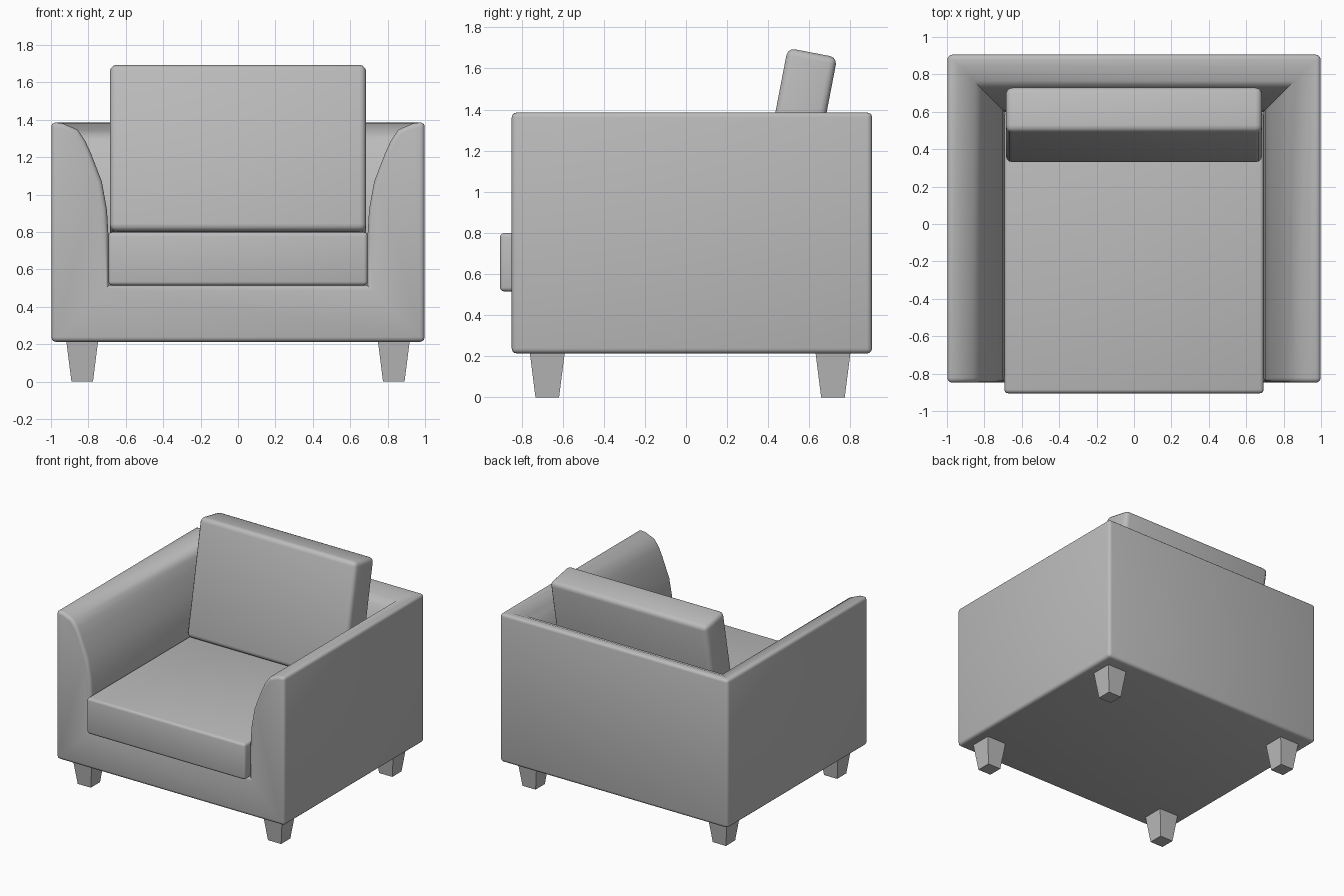
import bpy, bmesh
from mathutils import Matrix, Vector

cube = bpy.data.objects.get("Cube")
if cube:
    bpy.data.objects.remove(cube)

GREY = (0.5, 0.5, 0.5, 1)
fabric = bpy.data.materials.new("grey_fabric")
fabric.use_nodes = True
fabric.diffuse_color = GREY
fabric.node_tree.nodes["Principled BSDF"].inputs["Base Color"].default_value = GREY


def finish(name, bm, bevel=0, segments=3, limit='ANGLE'):
    bmesh.ops.recalc_face_normals(bm, faces=bm.faces)
    mesh = bpy.data.meshes.new(name)
    bm.to_mesh(mesh)
    bm.free()
    mesh.materials.append(fabric)
    obj = bpy.data.objects.new(name, mesh)
    bpy.context.collection.objects.link(obj)
    if bevel:
        mod = obj.modifiers.new("rounded_edges", 'BEVEL')
        mod.width, mod.segments, mod.limit_method = bevel, segments, limit
        bpy.ops.object.select_all(action='DESELECT')
        obj.select_set(True)
        bpy.context.view_layer.objects.active = obj
        bpy.ops.object.modifier_apply(modifier=mod.name)
        bpy.ops.object.shade_smooth_by_angle(angle=0.7)
    return obj


def cushion(name, size, centre, tilt, bevel):
    bm = bmesh.new()
    bmesh.ops.create_cube(bm, size=1)
    bmesh.ops.scale(bm, vec=size, verts=bm.verts)
    bmesh.ops.transform(bm, matrix=Matrix.Translation(centre) @ Matrix.Rotation(tilt, 4, 'X'),
                        verts=bm.verts)
    return finish(name, bm, bevel)


# Body: one arm profile (inset from outside, height) swept round sides and back
FRONT, BACK, FLOOR = -0.848, 0.905, 0.513
profile = [(0, 0.213), (0, 1.388), (0.06, 1.382), (0.14, 1.348), (0.18, 1.29), (0.21, 1.225),
           (0.27, 1.07), (0.297, 0.92), (0.305, 0.786), (0.305, FLOOR)]
bm = bmesh.new()
stations = []
for side, at_back in ((-1, False), (-1, True), (1, True), (1, False)):
    stations.append([bm.verts.new((side * (0.998 - d), BACK - d if at_back else FRONT, z))
                     for d, z in profile])
for a, b in zip(stations, stations[1:]):
    for i in range(len(profile) - 1):
        bm.faces.new((a[i], b[i], b[i + 1], a[i + 1]))
bm.faces.new([s[0] for s in stations])                     # underside
bm.faces.new([s[-1] for s in stations])                    # seat deck
front = bm.faces.new(stations[0] + stations[3][::-1])      # front panel

# Round the outer edges and the front outline, keep the inner mitres crisp
weight = bm.edges.layers.float.new("bevel_weight_edge")
outer = {v for s in stations for v in s[:2]}
for e in bm.edges:
    if e in front.edges[:] or all(v in outer for v in e.verts):
        e[weight] = 1
finish("body", bm, 0.025, 3, 'WEIGHT')

# Loose cushions
cushion("seat_cushion", (1.386, 1.5, 0.284), Vector((0, -0.155, 0.657)), 0, 0.02)
cushion("back_cushion", (1.37, 0.245, 0.905), Vector((0, 0.53, 1.232)), -0.19, 0.035)

# Tapered square legs
for x, side in ((-0.833, "right"), (0.833, "left")):
    for y, end in ((-0.675, "front"), (0.715, "back")):
        bm = bmesh.new()
        bmesh.ops.create_cube(bm, size=1)
        for v in bm.verts:
            top = v.co.z > 0
            width = 0.172 if top else 0.115
            v.co = (x + v.co.x * width, y + v.co.y * width, 0.225 if top else 0)
        finish(f"{end}_{side}_leg", bm)
